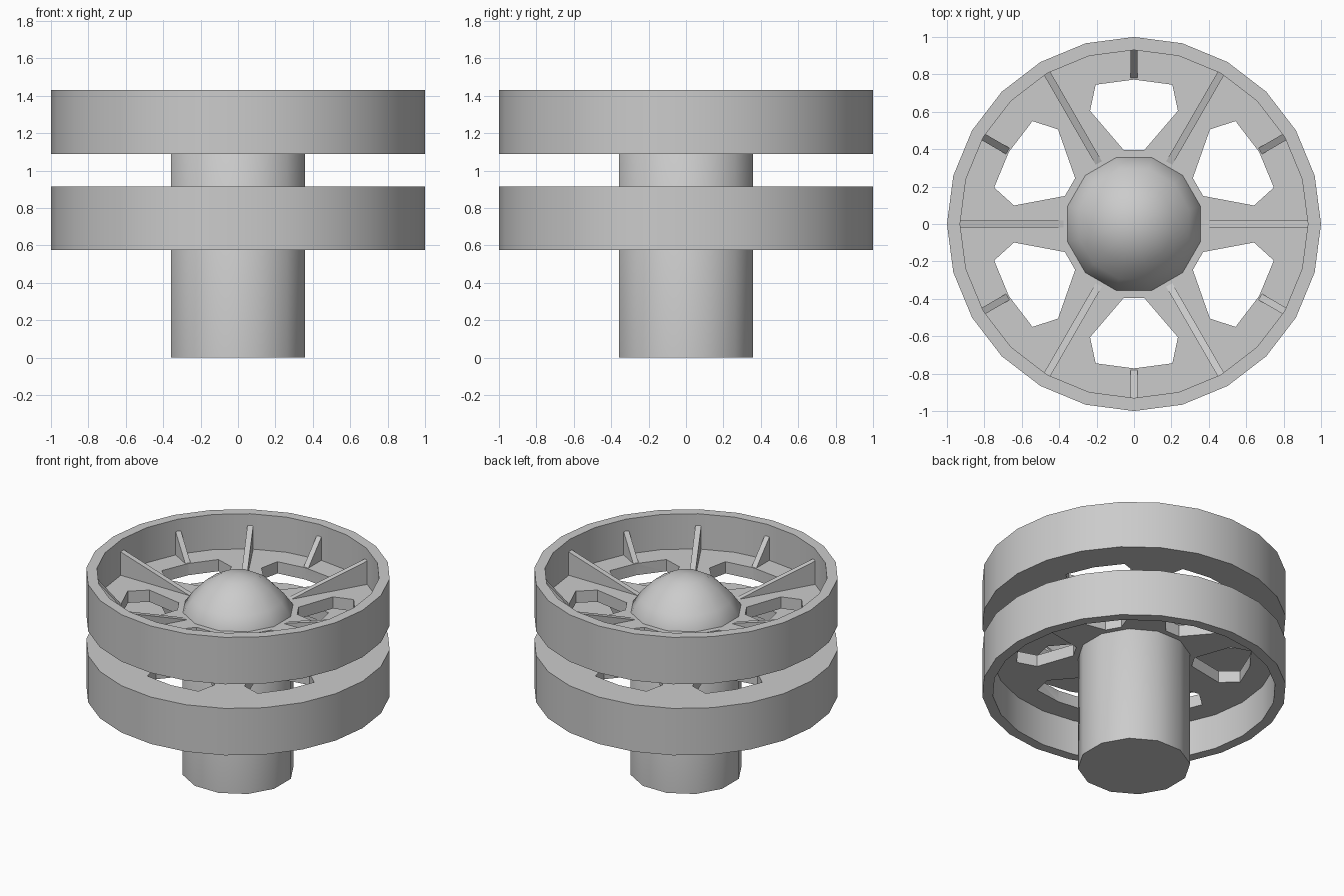
import bpy, bmesh
from math import cos, sin, pi, radians
from mathutils import Matrix

if "Cube" in bpy.data.objects:
    bpy.data.objects.remove(bpy.data.objects["Cube"])


def finish(name, bm, smooth=None):
    bmesh.ops.recalc_face_normals(bm, faces=bm.faces[:])
    mesh = bpy.data.meshes.new(name)
    bm.to_mesh(mesh)
    bm.free()
    ob = bpy.data.objects.new(name, mesh)
    bpy.context.collection.objects.link(ob)
    if smooth:
        shade(ob, smooth)
    return ob


def activate(ob):
    bpy.ops.object.select_all(action='DESELECT')
    ob.select_set(True)
    bpy.context.view_layer.objects.active = ob


def shade(ob, angle):
    activate(ob)
    bpy.ops.object.shade_smooth_by_angle(angle=radians(angle))


def lathe(name, profile, sides, phase=0.0, smooth=None):
    """Revolve (radius, z) points; radius 0 becomes a pole."""
    bm = bmesh.new()
    rings = []
    for r, z in profile:
        if r == 0:
            rings.append([bm.verts.new((0, 0, z))] * sides)
        else:
            rings.append([bm.verts.new((r * cos(phase + 2 * pi * i / sides),
                                        r * sin(phase + 2 * pi * i / sides), z))
                          for i in range(sides)])
    for a, b in zip(rings, rings[1:]):
        for i in range(sides):
            j = (i + 1) % sides
            bm.faces.new(list(dict.fromkeys((a[i], a[j], b[j], b[i]))))
    return finish(name, bm, smooth)


def prism(bm, points, offset, matrix):
    """Extrude a flat outline by offset, placed with matrix."""
    n = len(points)
    lo = [bm.verts.new(matrix @ Matrix.Translation(p).to_translation()) for p in points]
    hi = [bm.verts.new(matrix @ (Matrix.Translation(p).to_translation()
                                 + Matrix.Translation(offset).to_translation())) for p in points]
    bm.faces.new(lo)
    bm.faces.new(hi)
    for i in range(n):
        j = (i + 1) % n
        bm.faces.new((lo[i], lo[j], hi[j], hi[i]))


# Cutter with the six window openings
WINDOW = [(0.055, 0.395), (0.235, 0.605), (0.205, 0.745), (0, 0.772),
          (-0.205, 0.745), (-0.235, 0.605), (-0.055, 0.395)]
bm = bmesh.new()
for k in range(6):
    prism(bm, [(x, y, 0.3) for x, y in WINDOW], (0, 0, 1.1), Matrix.Rotation(k * pi / 3, 4, 'Z'))
cutter = finish("window_cutter", bm)
cutter.hide_render = True


# Cup-shaped wheels, back to back
def wheel(name, face_z, d):
    cup = [(0, 0), (1, 0), (1, 0.34), (0.93, 0.34), (0.93, 0.085), (0, 0.085)]
    ob = lathe(name, [(r, face_z + d * z) for r, z in cup], 24)
    mod = ob.modifiers.new("windows", 'BOOLEAN')
    mod.operation = 'DIFFERENCE'
    mod.solver = 'EXACT'
    mod.object = cutter
    activate(ob)
    bpy.ops.object.modifier_apply(modifier=mod.name)
    shade(ob, 20)


wheel("upper_wheel", 1.09, 1)
wheel("lower_wheel", 0.915, -1)
bpy.data.objects.remove(cutter)

# Hub shaft with domed cap
lathe("hub_shaft", [(0, 0), (0.37, 0), (0.37, 1.172), (0.305, 1.262), (0.22, 1.35),
                    (0.12, 1.408), (0, 1.428)], 12, radians(15), 35)

# Tapered ribs in the upper wheel: long on the spokes, short behind the windows
bm = bmesh.new()
for k in range(12):
    inner = 0.775 if k % 2 else 0.36
    outline = [(inner, -0.019, 1.17), (0.93, -0.019, 1.17), (0.93, -0.019, 1.345)]
    prism(bm, outline, (0, 0.038, 0), Matrix.Rotation(k * pi / 6, 4, 'Z'))
finish("wheel_ribs", bm)
